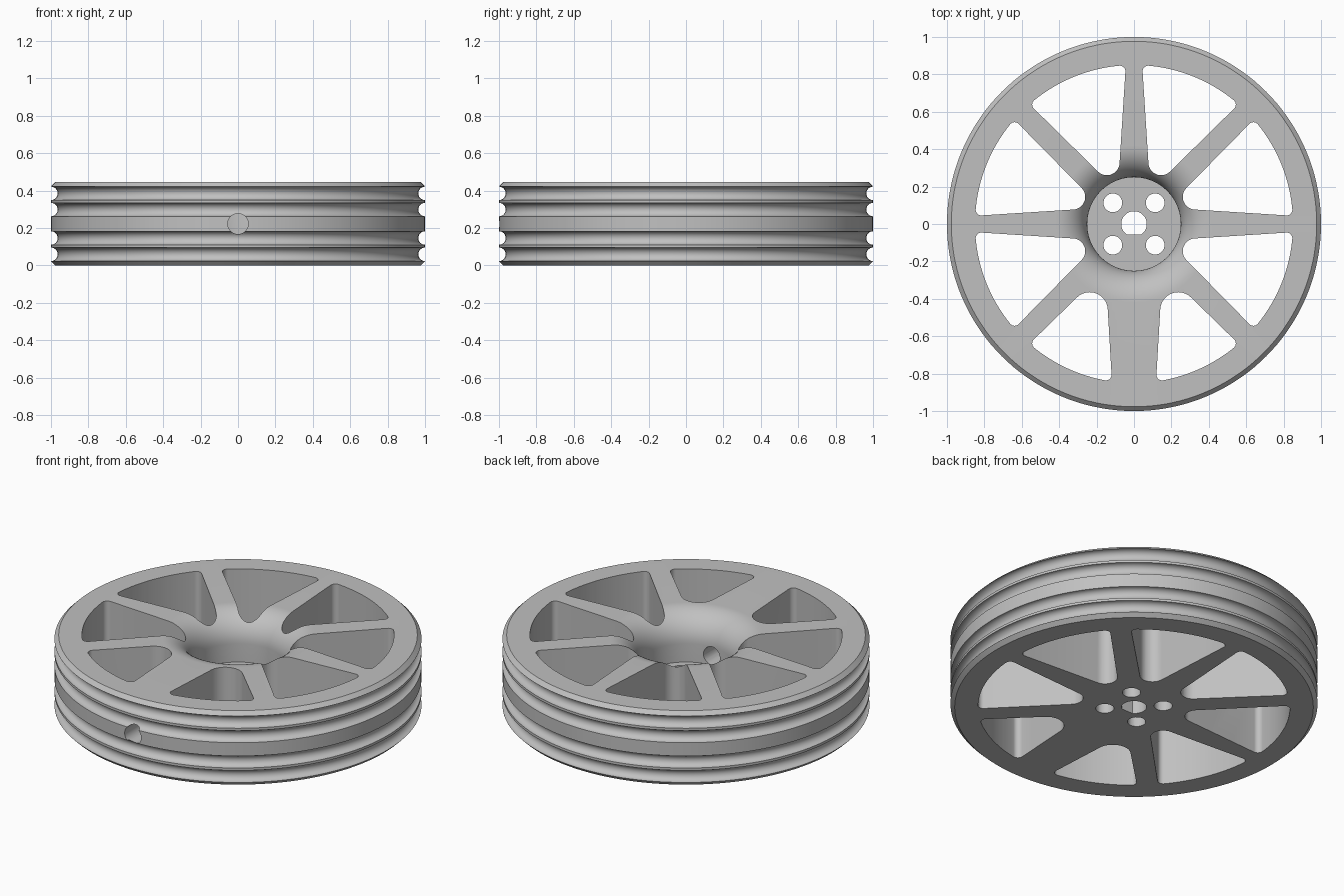
import bpy, bmesh
from math import sin, cos, pi, sqrt, asin, atan2
from mathutils import Matrix, Vector
from mathutils.geometry import convex_hull_2d

if "Cube" in bpy.data.objects:
    bpy.data.objects.remove(bpy.data.objects["Cube"])

HEIGHT = 0.445
MID = HEIGHT / 2
FLOOR = 0.165
HUB = 0.25
FILLET = 0.17
GROOVE = 0.036


def material(name, rgb):
    mat = bpy.data.materials.new(name)
    mat.use_nodes = True
    mat.diffuse_color = (*rgb, 1)
    mat.node_tree.nodes["Principled BSDF"].inputs["Base Color"].default_value = (*rgb, 1)
    return mat


def make_object(name, bm):
    bmesh.ops.recalc_face_normals(bm, faces=bm.faces)
    mesh = bpy.data.meshes.new(name)
    bm.to_mesh(mesh)
    bm.free()
    obj = bpy.data.objects.new(name, mesh)
    bpy.context.collection.objects.link(obj)
    return obj


def arc(cx, cy, r, start, end, steps):
    angles = [start + (end - start) * i / steps for i in range(steps + 1)]
    return [(cx + r * cos(a), cy + r * sin(a)) for a in angles]


def add_prism(bm, outline, z0, z1, matrix=Matrix()):
    """Extrude a flat outline from z0 to z1."""
    face = bm.faces.new([bm.verts.new(matrix @ Vector((x, y, z0))) for x, y in outline])
    lift = matrix.to_3x3() @ Vector((0, 0, z1 - z0))
    new = bmesh.ops.extrude_face_region(bm, geom=[face], use_keep_orig=True)["geom"]
    bmesh.ops.translate(bm, verts=[v for v in new if isinstance(v, bmesh.types.BMVert)], vec=lift)


def window_outline(hub_half, rim_half, hub_r, rim_r=0.03, rim=0.85):
    """Rounded opening between a straight spoke along +x and a diagonal one."""
    v = hub_half + hub_r
    points = arc(v + sqrt(2) * (0.062 + hub_r), v, hub_r, 0, 2 * pi, 48)
    d = rim - rim_r
    a0 = asin((rim_half + rim_r) / d)
    a1 = pi / 4 - asin((0.058 + rim_r) / d)
    for a in (a0, a1):
        points += arc(d * cos(a), d * sin(a), rim_r, 0, 2 * pi, 32)
    points += arc(0, 0, rim, a0, a1, 20)[1:-1]
    return [points[i] for i in convex_hull_2d([Vector(p) for p in points])]


# Wheel body: grooved rim and dished hub as one revolved section
profile = [(0.03, 0), (0.977, 0), (1, 0.023)]
for offset in (-0.163, -0.076, 0.076, 0.163):
    profile += arc(1, MID + offset, GROOVE, -pi / 2, -3 * pi / 2, 12)
profile += [(1, HEIGHT - 0.023), (0.977, HEIGHT)]
profile += arc(HUB + FILLET, HEIGHT - FILLET, FILLET, pi / 2, pi, 14)
profile += [(HUB, FLOOR), (0.03, FLOOR)]

bm = bmesh.new()
ring = [bm.verts.new((r, 0, z)) for r, z in profile]
edges = [bm.edges.new((ring[i - 1], ring[i])) for i in range(len(ring))]
bmesh.ops.spin(bm, geom=ring + edges, cent=(0, 0, 0), axis=(0, 0, 1),
               angle=2 * pi, steps=144, use_merge=True)
bmesh.ops.remove_doubles(bm, verts=bm.verts, dist=0.00005)
wheel = make_object("wheel", bm)
wheel.data.materials.append(material("plain grey", (0.53, 0.53, 0.53)))

# Cutter for all openings
bm = bmesh.new()
for quarter in range(4):
    # The front spoke is wider, since the radial hole runs through it
    sizes = (0.14, 0.12, 0.097) if quarter == 3 else (0.077, 0.046, 0.068)
    outline = window_outline(*sizes)
    for side in (1, -1):
        turn = Matrix.Rotation(quarter * pi / 2, 4, "Z") @ Matrix.Diagonal((1, side, 1, 1))
        add_prism(bm, outline, -0.1, HEIGHT + 0.1, turn)

# Shaft bore with one flat side
flat = asin(0.057 / 0.068)
add_prism(bm, arc(0, 0, 0.068, -flat, pi + flat, 40), -0.1, FLOOR + 0.1)

# Four mounting holes
for x in (-0.113, 0.113):
    for y in (-0.113, 0.113):
        add_prism(bm, arc(x, y, 0.05, 0, 2 * pi, 32)[:-1], -0.1, FLOOR + 0.1)

# Radial hole from the rim into the hub
add_prism(bm, arc(0, MID, 0.055, 0, 2 * pi, 40)[:-1], 0.205, 1.1,
          Matrix.Rotation(pi / 2, 4, "X"))
cutter = make_object("opening_cutter", bm)
cutter.hide_render = True

cut = wheel.modifiers.new("openings", "BOOLEAN")
cut.operation = "DIFFERENCE"
cut.solver = "EXACT"
cut.object = cutter

bpy.ops.object.select_all(action="DESELECT")
wheel.select_set(True)
bpy.context.view_layer.objects.active = wheel
bpy.ops.object.modifier_apply(modifier=cut.name)
bpy.data.objects.remove(cutter)
bpy.ops.object.shade_smooth_by_angle(angle=pi / 6)
